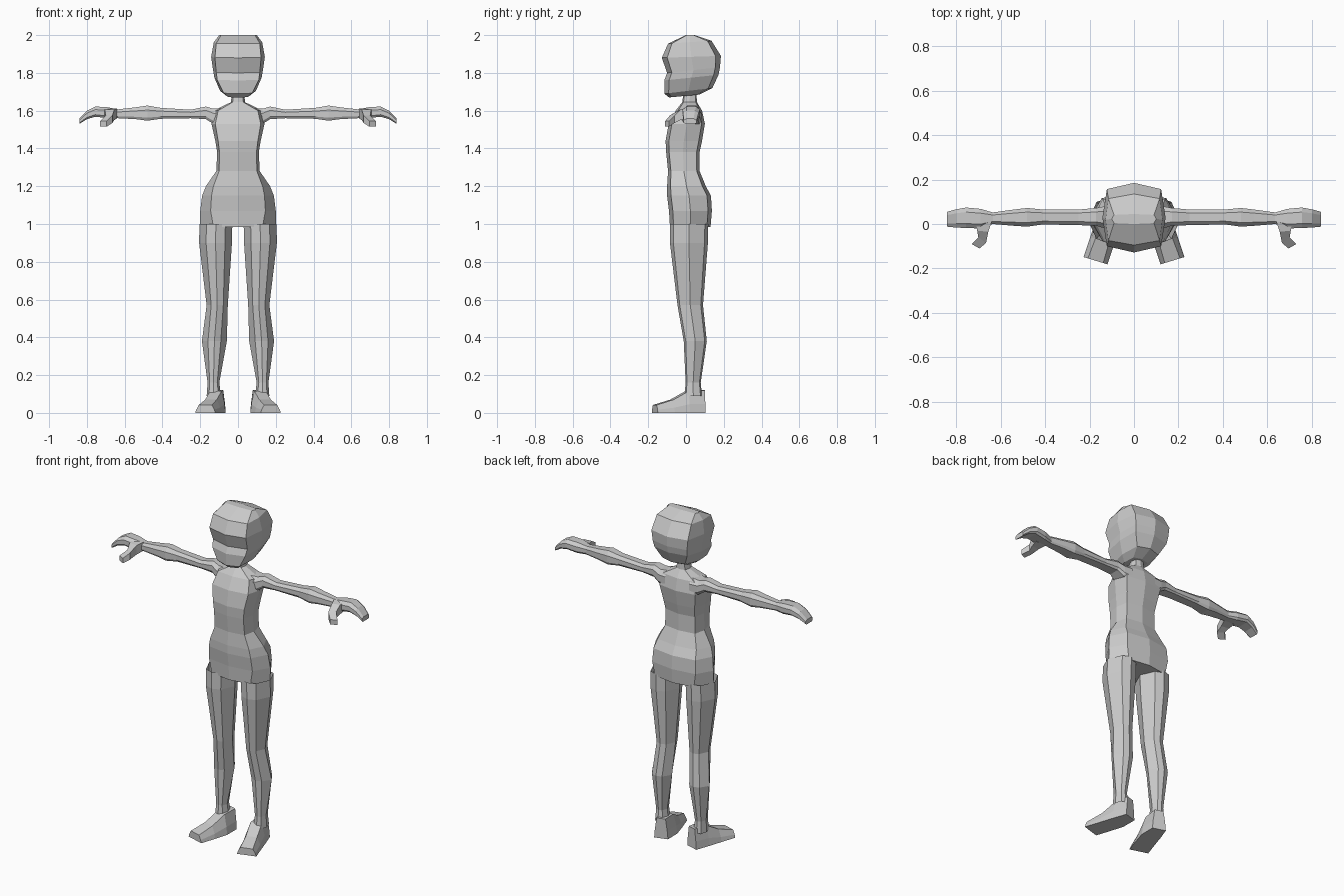
import bpy, bmesh
from mathutils import Vector


def loft(name, rings, mirror=False, cap_start=True, cap_end=True):
    """Skin a list of equal-length point rings into one flat-shaded mesh."""
    bm = bmesh.new()
    loops = [[bm.verts.new(p) for p in r] for r in rings]
    n = len(loops[0])
    for a, b in zip(loops, loops[1:]):
        for i in range(n):
            j = (i + 1) % n
            bm.faces.new((a[i], a[j], b[j], b[i]))
    if cap_start:
        bm.faces.new(loops[0][::-1])
    if cap_end:
        bm.faces.new(loops[-1])
    bmesh.ops.recalc_face_normals(bm, faces=bm.faces)
    me = bpy.data.meshes.new(name)
    bm.to_mesh(me)
    bm.free()
    ob = bpy.data.objects.new(name, me)
    bpy.context.collection.objects.link(ob)
    if mirror:
        m = ob.modifiers.new("mirror", 'MIRROR')
        m.use_mirror_merge = False
    return ob


def octagon(zf, zb, cx, hw, cw, yf, yb, k=0.82):
    """Horizontal 8-point section; zf/zb are the heights at front and back."""
    m, h = (yf + yb) / 2, (yb - yf) / 2
    pts = [(0, -1), (cw, -k), (hw, 0), (cw, k), (0, 1), (-cw, k), (-hw, 0), (-cw, -k)]
    return [(cx + x, m + t * h, zf + (zb - zf) * (t + 1) / 2) for x, t in pts]


def limb(x, z0, z1, y0, y1):
    """Arm section across x: flat underside, chamfered top."""
    c, e = (y1 - y0) * 0.22, (z1 - z0)
    return [(x, y0 + c * .5, z0), (x, y0, z0 + e * .2), (x, y0, z0 + e * .7), (x, y0 + c, z1),
            (x, y1 - c, z1), (x, y1, z0 + e * .7), (x, y1, z0 + e * .2), (x, y1 - c * .5, z0)]


# head: heights front/back, half width, corner half width, front y, back y
loft("head", [octagon(zf, zb, 0, hw, cw, yf, yb) for zf, zb, hw, cw, yf, yb in [
    (1.67, 1.685, .06, .05, -.09, .07),
    (1.69, 1.72, .095, .075, -.115, .14),
    (1.76, 1.79, .125, .11, -.115, .172),
    (1.80, 1.83, .132, .115, -.10, .18),
    (1.88, 1.89, .142, .122, -.128, .185),
    (1.955, 1.97, .128, .115, -.095, .135),
    (2.0, 2.0, .10, .09, .0, .045)]])

# torso and neck
loft("torso", [octagon(z, z, 0, hw, cw, yf, yb) for z, hw, cw, yf, yb in [
    (.985, .20, .13, -.085, .13),
    (1.07, .20, .145, -.09, .137),
    (1.15, .19, .14, -.10, .132),
    (1.20, .17, .13, -.10, .105),
    (1.28, .115, .10, -.095, .072),
    (1.38, .11, .098, -.105, .072),
    (1.44, .12, .105, -.108, .085),
    (1.53, .14, .12, -.092, .10),
    (1.60, .13, .105, -.055, .085),
    (1.645, .037, .028, -.02, .058),
    (1.70, .033, .024, -.012, .055)]], cap_end=False)

# legs: z, centre x, half width, corner half width, front y, back y
loft("leg", [octagon(z, z, cx, hw, cw, yf, yb) for z, cx, hw, cw, yf, yb in [
    (1.0, .117, .087, .05, -.085, .118),
    (.90, .119, .087, .05, -.085, .116),
    (.57, .110, .056, .032, -.045, .09),
    (.38, .125, .066, .034, -.012, .11),
    (.16, .130, .031, .02, -.002, .078),
    (.09, .128, .038, .026, -.008, .085)]],
    mirror=True, cap_start=False, cap_end=False)

# feet: sections from heel to toe, turned slightly outward
foot = []
side = Vector((.955, .29, 0))
for cx, cy, wb, wt, h in [(.103, .092, .040, .026, .12), (.118, .005, .055, .032, .115),
                          (.143, -.075, .056, .032, .07), (.173, -.165, .056, .036, .042)]:
    c = Vector((cx, cy, 0))
    up = Vector((0, 0, h))
    foot.append([c - side * wb, c + side * wb, c + side * (wb * .9) + up * .4,
                 c + side * wt + up, c - side * wt + up, c - side * (wb * .9) + up * .4])
loft("foot", foot, mirror=True)

# arms and hands: x, bottom z, top z, front y, back y
loft("arm", [limb(*s) for s in [
    (.08, 1.52, 1.615, -.04, .085),
    (.13, 1.53, 1.61, -.02, .08),
    (.17, 1.555, 1.622, -.008, .072),
    (.25, 1.56, 1.605, -.005, .065),
    (.41, 1.557, 1.615, -.002, .065),
    (.48, 1.547, 1.627, -.012, .072),
    (.54, 1.555, 1.618, -.008, .065),
    (.635, 1.56, 1.607, .0, .052),
    (.69, 1.56, 1.618, -.02, .068),
    (.755, 1.568, 1.622, -.018, .074),
    (.80, 1.555, 1.60, -.016, .066),
    (.84, 1.53, 1.558, -.012, .055)]], mirror=True, cap_start=False)

# thumbs
loft("thumb", [[(x0, y0, z0), (x1, y1, z0), (x1, y1, z1), (x0, y0, z1)]
               for x0, y0, x1, y1, z0, z1 in [
    (.64, .01, .71, .01, 1.56, 1.612),
    (.655, -.035, .705, -.03, 1.55, 1.605),
    (.665, -.085, .70, -.06, 1.535, 1.575),
    (.695, -.11, .73, -.09, 1.515, 1.545)]], mirror=True)
